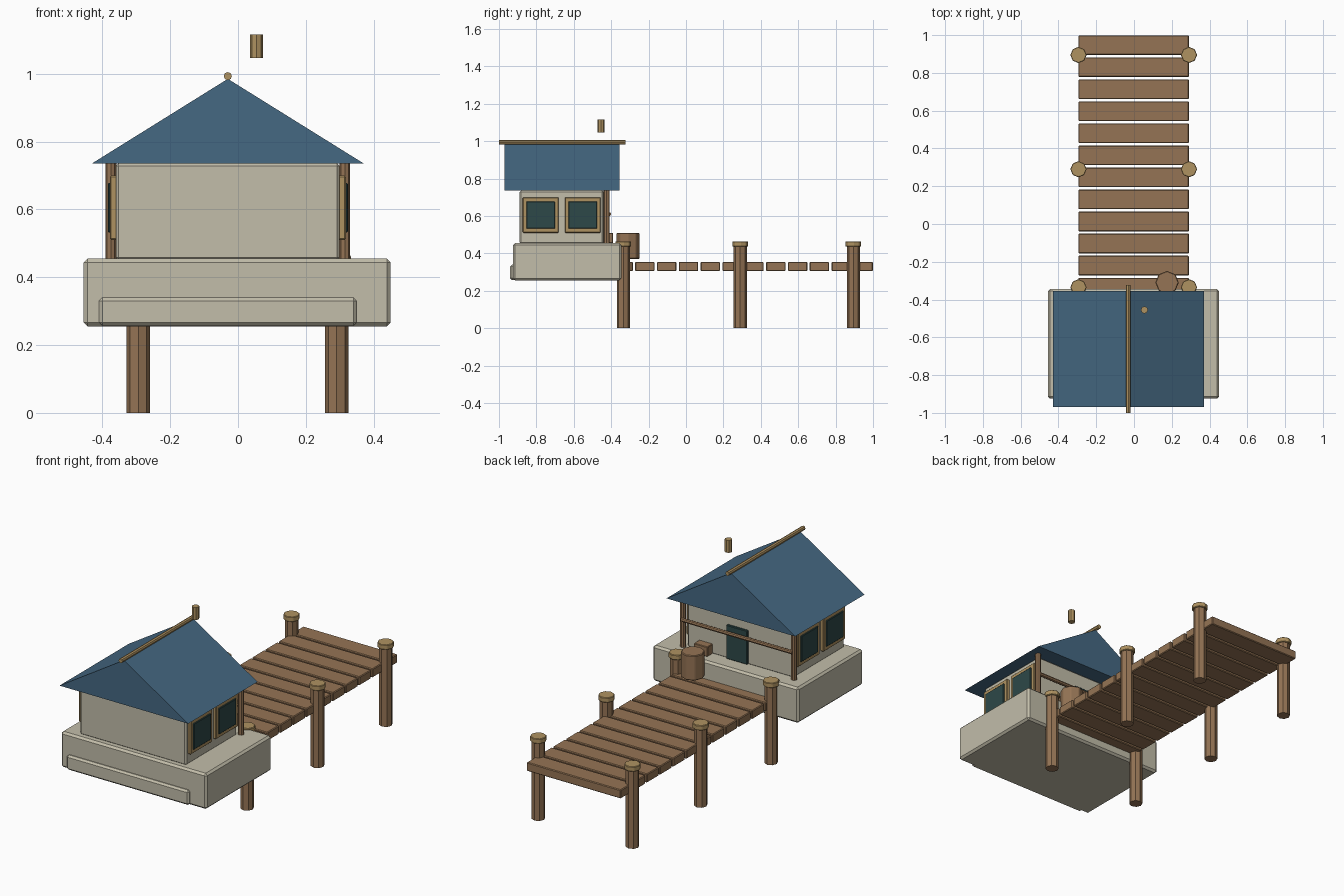
import bpy
import math

default = bpy.data.objects.get("Cube")
if default:
    bpy.data.objects.remove(default, do_unlink=True)


def material(name, rgb):
    m = bpy.data.materials.new(name)
    m.use_nodes = True
    color = (*rgb, 1)
    m.diffuse_color = color
    bsdf = m.node_tree.nodes["Principled BSDF"]
    bsdf.inputs["Base Color"].default_value = color
    bsdf.inputs["Roughness"].default_value = 0.8
    return m


CREAM = material("cream_plaster", (0.54, 0.51, 0.40))
BLUE = material("blue_roof", (0.06, 0.14, 0.225))
WOOD = material("brown_wood", (0.30, 0.175, 0.09))
TAN = material("tan_wood", (0.43, 0.29, 0.12))
GLASS = material("dark_teal", (0.026, 0.065, 0.065))


def finish(obj, name, mat, bevel=0.0):
    obj.name = name
    obj.data.materials.append(mat)
    if bevel:
        mod = obj.modifiers.new("soft_edges", "BEVEL")
        mod.width = bevel
        mod.segments = 1
    return obj


def box(name, mat, x, y, z, bevel=0.0):
    """Box from (low, high) ranges on each axis."""
    ranges = (x, y, z)
    bpy.ops.mesh.primitive_cube_add(size=1)
    obj = bpy.context.object
    size = [hi - lo for lo, hi in ranges]
    mid = [(hi + lo) / 2 for lo, hi in ranges]
    for v in obj.data.vertices:
        v.co = [c * s for c, s in zip(v.co, size)]
    obj.location = mid
    return finish(obj, name, mat, bevel)


def rod(name, mat, center, radius, length, axis="z", bevel=0.0):
    turn = {"x": (0, math.pi / 2, 0), "y": (math.pi / 2, 0, 0), "z": (0, 0, 0)}[axis]
    bpy.ops.mesh.primitive_cylinder_add(vertices=8, radius=radius, depth=length,
                                        location=center, rotation=turn)
    return finish(bpy.context.object, name, mat, bevel)


MID = -0.03  # centre line of the house

# Floating base and front step
box("base", CREAM, (-0.455, 0.45), (-0.925, -0.345), (0.255, 0.455), 0.011)
box("front_step", CREAM, (-0.41, 0.35), (-0.94, -0.85), (0.257, 0.34), 0.01)

# House walls
box("walls", CREAM, (MID - 0.33, MID + 0.33), (-0.89, -0.44), (0.45, 0.736), 0.008)

# Gable roof: triangle extruded along y
front, back = -0.97, -0.355
profile = [(MID - 0.4, 0.736), (MID + 0.4, 0.736), (MID, 0.985)]
verts = [(x, y, z) for y in (front, back) for x, z in profile]
faces = [(0, 1, 2), (5, 4, 3), (0, 3, 4, 1), (1, 4, 5, 2), (2, 5, 3, 0)]
mesh = bpy.data.meshes.new("roof")
mesh.from_pydata(verts, [], faces)
roof = bpy.data.objects.new("roof", mesh)
bpy.context.collection.objects.link(roof)
finish(roof, "roof", BLUE)
rod("ridge_pole", TAN, (MID, -0.662, 0.993), 0.012, 0.676, "y")
rod("chimney", TAN, (0.055, -0.455, 1.081), 0.019, 0.07)

# Side windows, two per side
for side in (-1, 1):
    for y in (-0.777, -0.552):
        wall = MID + side * 0.33

        def span(a, b):
            return tuple(sorted((wall + side * a, wall + side * b)))

        for dy in (-0.083, 0.083):
            box("window_jamb", TAN, span(-0.01, 0.018),
                (y + dy - 0.013, y + dy + 0.013), (0.51, 0.7), 0.004)
        for z in (0.523, 0.687):
            box("window_rail", TAN, span(-0.01, 0.018),
                (y - 0.09, y + 0.09), (z - 0.013, z + 0.013), 0.004)
        box("window_glass", GLASS, span(-0.01, 0.024),
            (y - 0.076, y + 0.076), (0.532, 0.678), 0.003)

# Back porch: corner posts, rail, door and small crate
for side in (-1, 1):
    rod("porch_post", WOOD, (MID + side * 0.345, -0.424, 0.594), 0.016, 0.284)
rod("porch_rail", WOOD, (MID, -0.411, 0.61), 0.011, 0.69, "x")
box("door", GLASS, (-0.08, 0.05), (-0.45, -0.428), (0.455, 0.645), 0.003)
box("crate", WOOD, (0.14, 0.225), (-0.44, -0.39), (0.455, 0.51), 0.003)

# Barrel where the dock meets the base
rod("barrel", WOOD, (0.175, -0.31, 0.44), 0.062, 0.14, bevel=0.004)

# Dock planks
for i in range(12):
    y = 0.947 - i * 0.1167
    box("dock_plank", WOOD, (-0.294, 0.291), (y - 0.052, y + 0.052),
        (0.305, 0.354), 0.004)

# Dock piles with caps
for x in (-0.294, 0.291):
    for y in (-0.335, 0.29, 0.895):
        rod("dock_pile", WOOD, (x, y, 0.22), 0.035, 0.44)
        rod("pile_cap", TAN, (x, y, 0.45), 0.043, 0.028, bevel=0.003)
